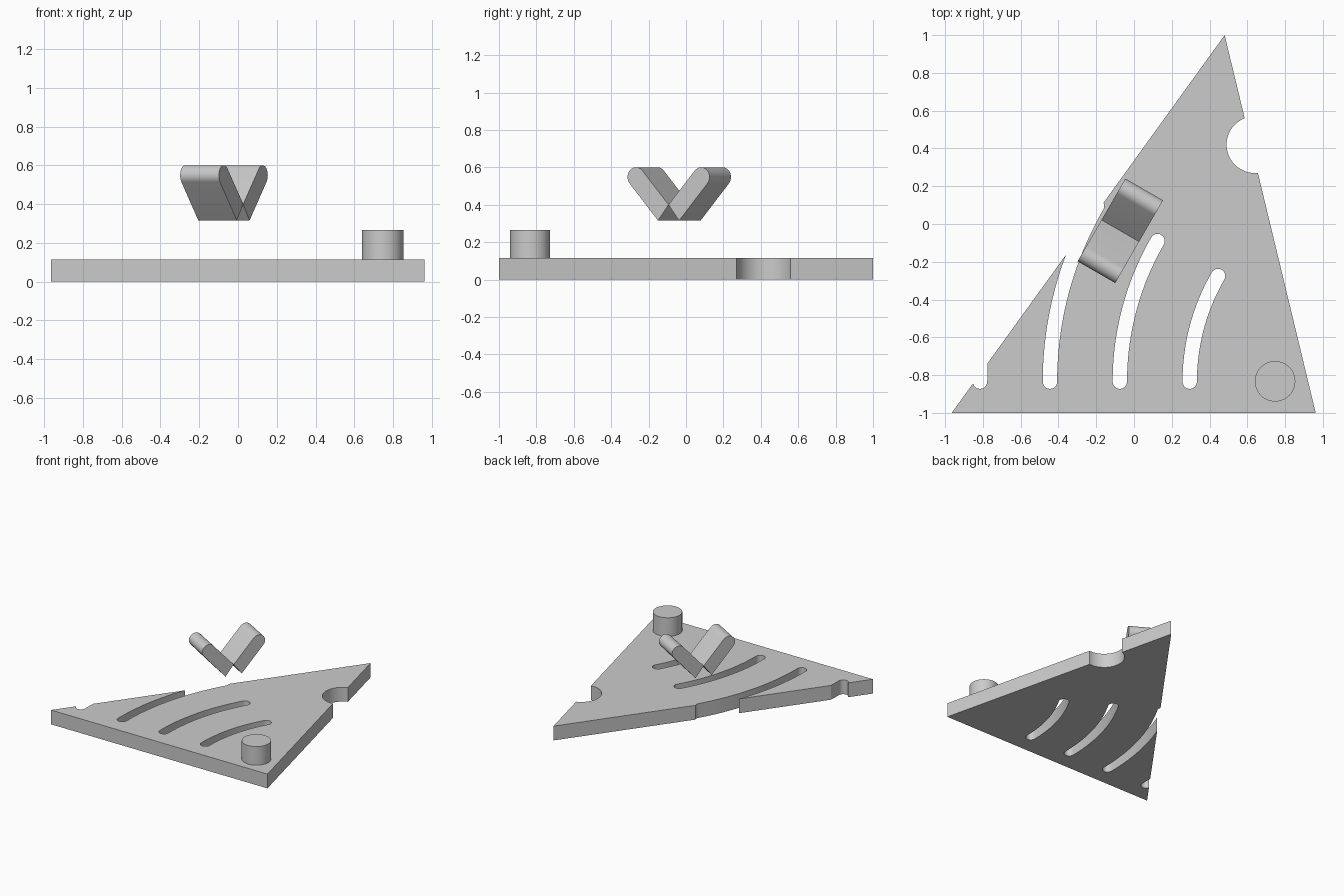
import bpy, bmesh, math
from mathutils import Matrix, Vector

if "Cube" in bpy.data.objects:
    bpy.data.objects.remove(bpy.data.objects["Cube"])

grey = bpy.data.materials.new("plain_grey")
grey.diffuse_color = (0.6, 0.6, 0.6, 1)
grey.use_nodes = True
grey.node_tree.nodes["Principled BSDF"].inputs["Base Color"].default_value = grey.diffuse_color


def prism(name, outline, z0, z1, matrix=None):
    """Extrude a flat outline along z, then place it with an optional matrix."""
    bm = bmesh.new()
    face = bm.faces.new([bm.verts.new((x, y, z0)) for x, y in outline])
    ext = bmesh.ops.extrude_face_region(bm, geom=[face])
    for v in ext["geom"]:
        if isinstance(v, bmesh.types.BMVert):
            v.co.z = z1
    if matrix is not None:
        bm.transform(matrix)
    bmesh.ops.recalc_face_normals(bm, faces=bm.faces)
    mesh = bpy.data.meshes.new(name)
    bm.to_mesh(mesh)
    bm.free()
    mesh.materials.append(grey)
    obj = bpy.data.objects.new(name, mesh)
    bpy.context.collection.objects.link(obj)
    return obj


def arc(cx, cy, r, a0, a1, n):
    """Points on an arc, angles in degrees, both ends included."""
    return [(cx + r * math.cos(math.radians(a0 + (a1 - a0) * i / n)),
             cy + r * math.sin(math.radians(a0 + (a1 - a0) * i / n)))
            for i in range(n + 1)]


def smooth(obj):
    bpy.ops.object.select_all(action='DESELECT')
    obj.select_set(True)
    bpy.context.view_layer.objects.active = obj
    bpy.ops.object.shade_smooth_by_angle(angle=math.radians(30))


def apply_cutters(obj, cutters):
    bpy.context.view_layer.objects.active = obj
    for c in cutters:
        mod = obj.modifiers.new("cut", 'BOOLEAN')
        mod.operation, mod.solver, mod.object = 'DIFFERENCE', 'EXACT', c
        bpy.ops.object.modifier_apply(modifier=mod.name)
        bpy.data.objects.remove(c)


# Triangular base plate
TOP = 0.115
plate = prism("base_plate", [(-0.965, -1), (0.962, -1), (0.48, 1)], 0, TOP)

# Concentric curved slots, each sweeping 30 degrees with rounded ends
CX, CY, HALF = 1.415, -0.835, 0.038
cutters = []
for radius in (1.12, 1.49, 1.86, 2.23):
    ex = CX + radius * math.cos(math.radians(150))
    ey = CY + radius * math.sin(math.radians(150))
    outline = (arc(CX, CY, radius + HALF, 150, 180, 20)
               + arc(CX - radius, CY, HALF, 180, 360, 12)[1:]
               + arc(CX, CY, radius - HALF, 180, 150, 20)[1:]
               + arc(ex, ey, HALF, -30, 150, 12)[1:-1])
    cutters.append(prism("slot_cutter", outline, -0.1, 0.3))

# Round notch in the long right edge
cutters.append(prism("notch_cutter", arc(0.64, 0.42, 0.15, 0, 352.5, 47), -0.1, 0.3))
apply_cutters(plate, cutters)
smooth(plate)

# Round peg near the right corner
peg = prism("round_peg", arc(0.747, -0.833, 0.107, 0, 352.5, 47), TOP - 0.02, 0.265)
smooth(peg)

# Pair of sloping round-topped arms forming a V rest above the plate
u = Vector((0.5, 0.866, 0)).normalized()       # across the V
v = Vector((0.866, -0.5, 0)).normalized()      # along the V
place = Matrix.Translation((-0.0725, -0.036, 0)) @ Matrix((
    (u.x, 0, v.x, 0), (u.y, 0, v.y, 0), (0, 1, 0, 0), (0, 0, 0, 1)))
for side, name in ((-1, "front_rest_arm"), (1, "back_rest_arm")):
    profile = [(0, 0.4), (0.065, 0.315)] + arc(0.201, 0.548, 0.052, -41.5, 138.5, 16)
    smooth(prism(name, [(side * a, z) for a, z in profile], -0.115, 0.115, place))
